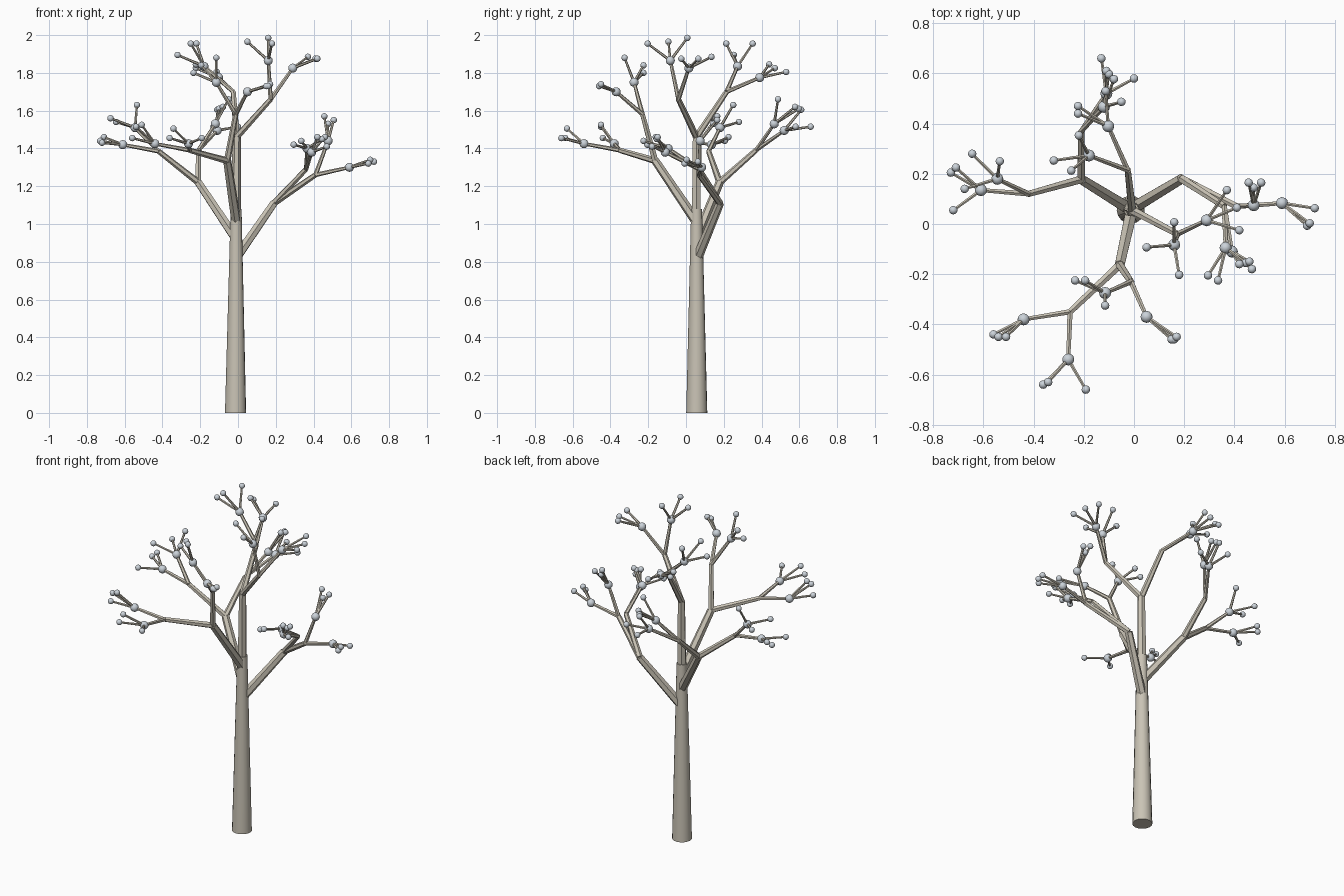
import bpy
import bmesh
from mathutils import Matrix, Vector

default_cube = bpy.data.objects.get("Cube")
if default_cube:
    bpy.data.objects.remove(default_cube, do_unlink=True)


def make_material(name, colour):
    material = bpy.data.materials.new(name)
    material.use_nodes = True
    material.diffuse_color = colour
    material.node_tree.nodes["Principled BSDF"].inputs["Base Color"].default_value = colour
    return material


bark = make_material("bark_taupe", (0.59, 0.55, 0.465, 1))
bud_grey = make_material("bud_blue_grey", (0.6, 0.65, 0.7, 1))


def add_rod(mesh, start, end, start_radius, end_radius, sides=6):
    """Add a tapered, capped rod between two points."""
    start, end = Vector(start), Vector(end)
    direction = end - start
    turn = direction.to_track_quat("Z", "Y").to_matrix().to_4x4()
    bmesh.ops.create_cone(
        mesh, cap_ends=True, segments=sides,
        radius1=start_radius, radius2=end_radius, depth=direction.length,
        matrix=Matrix.Translation((start + end) / 2) @ turn)


def add_ball(mesh, centre, radius):
    bmesh.ops.create_uvsphere(
        mesh, u_segments=12, v_segments=8, radius=radius,
        matrix=Matrix.Translation(centre))


def finish(mesh, name, material, angle):
    """Turn the working mesh into a named object with one colour."""
    data = bpy.data.meshes.new(name)
    mesh.to_mesh(data)
    mesh.free()
    data.materials.append(material)
    part = bpy.data.objects.new(name, data)
    bpy.context.collection.objects.link(part)
    bpy.ops.object.select_all(action="DESELECT")
    part.select_set(True)
    bpy.context.view_layer.objects.active = part
    bpy.ops.object.shade_smooth_by_angle(angle=angle)
    part.select_set(False)


def cluster(centre, *twigs):
    """A ball carrying twigs, whose offsets are in hundredths."""
    centre = Vector(centre)
    return centre, [centre + Vector(twig) / 100 for twig in twigs]


def fork(joint, *clusters):
    return joint, clusters


def build_limb(name, root, elbow, *forks):
    """Grow a limb to its elbow, then forks, clusters and twigs."""
    wood, buds = bmesh.new(), bmesh.new()
    add_rod(wood, root, elbow, 0.027, 0.022)
    for joint, clusters in forks:
        add_rod(wood, elbow, joint, 0.018, 0.014)
        for centre, tips in clusters:
            add_rod(wood, joint, centre, 0.012, 0.009)
            add_ball(buds, centre, 0.024)
            for tip in tips:
                add_rod(wood, centre, tip, 0.008, 0.006)
                add_ball(buds, tip, 0.017)
    finish(wood, name + "_wood", bark, 0.5)
    finish(buds, name + "_buds", bud_grey, 1.0)


# Tapered trunk
trunk = bmesh.new()
add_rod(trunk, (-0.013, 0.057, 0), (-0.01, 0.056, 1.08), 0.056, 0.029, sides=16)
finish(trunk, "trunk", bark, 0.6)

# Lowest limb, reaching to the model's left
build_limb(
    "left_limb", (-0.01, 0.06, 0.82), (0.19, 0.18, 1.11),
    fork((0.41, 0.07, 1.26),
         cluster((0.59, 0.083, 1.3), (13, -2, 3), (11, -8, 4), (10, -9, 2)),
         cluster((0.477, 0.075, 1.44), (-2, 9, 13), (3, 9, 11), (0, 7, 9))),
    fork((0.36, 0.07, 1.29),
         cluster((0.365, -0.095, 1.4), (-7, -11, 2), (-3, -13, 4), (8, -6, 5)),
         cluster((0.39, -0.11, 1.38), (3, -5, 8), (7, -4, 8), (8, -7, 3))))

# Limb reaching to the model's right and back
build_limb(
    "right_limb", (-0.01, 0.055, 0.92), (-0.21, 0.178, 1.22),
    fork((-0.42, 0.12, 1.385),
         cluster((-0.61, 0.135, 1.42), (-11, -8, 1), (-12, 7, 2), (-10, 9, 4)),
         cluster((-0.545, 0.18, 1.51), (-13, -4, 5), (-10, 10, 3), (1, 7, 12))),
    fork((-0.21, 0.37, 1.39),
         cluster((-0.12, 0.467, 1.53), (7, 2, 13), (2, 13, 8), (4, 11, 9)),
         cluster((-0.11, 0.52, 1.495), (-2, 14, 2), (11, 6, 2), (0, 9, 11))))

# Limb reaching forward
build_limb(
    "front_limb", (-0.01, 0.05, 1.02), (-0.057, -0.163, 1.335),
    fork((-0.255, -0.35, 1.39),
         cluster((-0.262, -0.54, 1.425), (-10, -10, 3), (-8, -9, 8), (7, -12, 3)),
         cluster((-0.44, -0.38, 1.425), (-12, -6, 3), (-10, -7, 9), (-7, -7, 10))),
    fork((-0.012, -0.23, 1.58),
         cluster((0.05, -0.37, 1.7), (10, -9, 3), (12, -8, 4), (11, -9, 3)),
         cluster((-0.115, -0.275, 1.75), (-12, 5, 5), (-8, 5, 9), (0, -5, 13))))

# Upright limb continuing the trunk
build_limb(
    "upper_limb", (-0.01, 0.055, 1.05), (-0.007, 0.055, 1.46),
    fork((0.173, -0.04, 1.66),
         cluster((0.29, 0.015, 1.825), (8, 12, 6), (13, -4, 5), (12, 5, 5)),
         cluster((0.16, -0.083, 1.865), (-11, -1, 10), (0, 9, 12), (2, -12, 9))),
    fork((-0.025, 0.215, 1.7),
         cluster((-0.18, 0.273, 1.835), (-14, -2, 6), (-7, -6, 12), (-4, 8, 12)),
         cluster((-0.103, 0.39, 1.775), (-12, 5, 7), (-12, 8, 5), (-1, 14, 3))))
